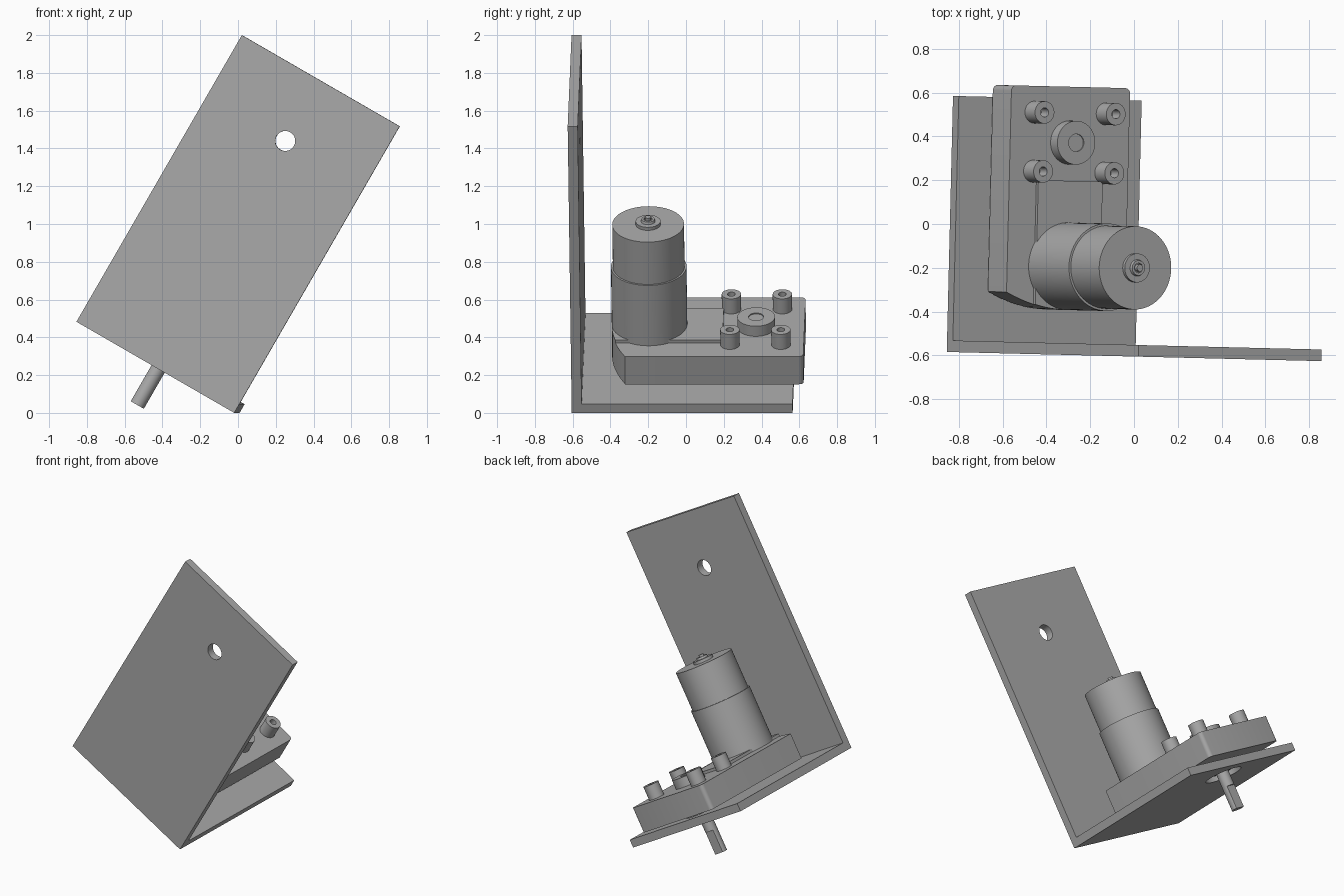
import bpy, bmesh
from math import sin, cos, pi, radians, acos
from mathutils import Matrix, Vector

cube = bpy.data.objects.get("Cube")
if cube:
    bpy.data.objects.remove(cube, do_unlink=True)

# Tilted frame of the whole assembly: origin at the bracket's lower corner
FRAME = (Matrix.Translation((-0.02, -0.605, 0))
         @ Matrix.Rotation(radians(-1.4), 4, 'Z')
         @ Matrix.Rotation(radians(30), 4, 'Y'))
WIDTH, HEIGHT, DEPTH, SHEET = 0.965, 1.752, 1.17, 0.053
MID = -0.486                     # centre line across the bracket
MOTOR_Y, SHAFT_Y = 0.405, 0.97
BOX_BOTTOM, BOX_TOP, SLAB_TOP = 0.075, 0.245, 0.263

metal = bpy.data.materials.new("grey metal")
metal.use_nodes = True
GREY = (0.4, 0.4, 0.4, 1)
metal.diffuse_color = GREY
metal.node_tree.nodes["Principled BSDF"].inputs["Base Color"].default_value = GREY


def finish(name, bm):
    bmesh.ops.recalc_face_normals(bm, faces=bm.faces)
    bm.transform(FRAME)
    mesh = bpy.data.meshes.new(name)
    bm.to_mesh(mesh)
    bm.free()
    mesh.materials.append(metal)
    obj = bpy.data.objects.new(name, mesh)
    bpy.context.collection.objects.link(obj)
    return obj


def prism(name, points, direction):
    """Extrude a closed outline along a direction."""
    bm = bmesh.new()
    face = bm.faces.new([bm.verts.new(p) for p in points])
    new = bmesh.ops.extrude_face_region(bm, geom=[face])["geom"]
    verts = [g for g in new if isinstance(g, bmesh.types.BMVert)]
    bmesh.ops.translate(bm, verts=verts, vec=Vector(direction))
    return finish(name, bm)


def lathe(name, profile, x, y, steps=48):
    """Revolve (radius, height) points, closed on the axis at both ends."""
    bm = bmesh.new()
    verts = [bm.verts.new((r, 0, z)) for r, z in profile]
    edges = [bm.edges.new(pair) for pair in zip(verts, verts[1:])]
    bmesh.ops.spin(bm, geom=verts + edges, axis=(0, 0, 1), cent=(0, 0, 0),
                   angle=2 * pi, steps=steps, use_duplicate=False)
    bmesh.ops.remove_doubles(bm, verts=bm.verts, dist=1e-5)
    bmesh.ops.translate(bm, verts=bm.verts, vec=(x, y, 0))
    return finish(name, bm)


def smooth(obj):
    bpy.ops.object.select_all(action='DESELECT')
    obj.select_set(True)
    bpy.context.view_layer.objects.active = obj
    bpy.ops.object.shade_smooth_by_angle(angle=radians(30))


def bowed_front(half):
    """Front edge of the gearbox, bulging forward, from left to right."""
    us = [half * (i / 8 - 1) for i in range(17)]
    return [(MID + u, 0.205 + 0.77 * u * u) for u in us]


# Angle bracket: L section swept across its width, then drilled
section = [(0, 0), (DEPTH, 0), (DEPTH, SHEET), (SHEET, SHEET),
           (SHEET, HEIGHT), (0, HEIGHT)]
bracket = prism("angle_bracket", [(-WIDTH, y, z) for y, z in section], (WIDTH, 0, 0))


def drill(points, direction):
    cutter = prism("hole_cutter", points, direction)
    cutter.hide_render = True
    mod = bracket.modifiers.new("hole", 'BOOLEAN')
    mod.operation, mod.solver, mod.object = 'DIFFERENCE', 'EXACT', cutter
    bpy.context.view_layer.objects.active = bracket
    bpy.ops.object.modifier_apply(modifier=mod.name)
    bpy.data.objects.remove(cutter, do_unlink=True)


circle = [(cos(2 * pi * i / 40), sin(2 * pi * i / 40)) for i in range(40)]
drill([(MID + 0.053 * c, -0.1, 1.382 + 0.053 * s) for c, s in circle], (0, 0.3, 0))
drill([(MID + 0.12 * c, SHAFT_Y + 0.12 * s, -0.1) for c, s in circle], (0, 0, 0.25))
smooth(bracket)

# Gearbox housing: bowed front, small rounded back corners
BACK, HALF, ROUND = 1.225, 0.313, 0.025
outline = bowed_front(HALF)
for side, start in ((1, 0), (-1, pi / 2)):
    for i in range(6):
        a = start + i * pi / 10
        outline.append((MID + side * (HALF - ROUND) + ROUND * cos(a),
                        BACK - ROUND + ROUND * sin(a)))
smooth(prism("gearbox_housing", [(x, y, BOX_BOTTOM) for x, y in outline],
             (0, 0, BOX_TOP - BOX_BOTTOM)))

# Raised motor seat on the housing
seat = bowed_front(0.17) + [(MID + 0.17, 0.795), (MID - 0.17, 0.795)]
smooth(prism("motor_seat", [(x, y, BOX_TOP) for x, y in seat],
             (0, 0, SLAB_TOP - BOX_TOP)))

# Motor with stepped can, bearing collar and hollow tip
smooth(lathe("motor", [(0, BOX_TOP), (0.2, BOX_TOP), (0.2, 0.614), (0.19, 0.614),
                       (0.19, 0.873), (0, 0.873)], MID, MOTOR_Y, 64))
smooth(lathe("motor_collar", [(0, 0.87), (0.066, 0.87), (0.066, 0.892),
                              (0.038, 0.892), (0.034, 0.905), (0.022, 0.905),
                              (0.022, 0.895), (0.016, 0.895), (0.016, 0.918),
                              (0, 0.918)], MID, MOTOR_Y))

# Four hollow mounting posts
for side, across in (("right", -0.188), ("left", 0.188)):
    for end, y in (("front", 0.835), ("back", 1.105)):
        smooth(lathe(f"{end}_{side}_post",
                     [(0, BOX_TOP), (0.051, BOX_TOP), (0.051, 0.337),
                      (0.021, 0.337), (0.021, 0.27), (0, 0.27)],
                     MID + across, y, 32))

# Bearing bosses above and below the housing
smooth(lathe("upper_bearing_boss", [(0, BOX_TOP), (0.1, BOX_TOP), (0.1, 0.307),
                                    (0.04, 0.307), (0.04, 0.301), (0, 0.301)],
             MID, SHAFT_Y))
smooth(lathe("lower_bearing_boss", [(0, 0.03), (0.1, 0.03), (0.1, BOX_BOTTOM),
                                    (0, BOX_BOTTOM)], MID, SHAFT_Y))

# Output shaft: round neck, then a length with one flat at the back
R, FLAT, NECK, TIP = 0.04, 0.022, -0.08, -0.232
smooth(lathe("shaft_neck", [(0, NECK), (R, NECK), (R, 0.03), (0, 0.03)], MID, SHAFT_Y))
half = acos(FLAT / R)
arc = [pi / 2 + half + i * (2 * pi - 2 * half) / 32 for i in range(33)]
smooth(prism("shaft_flatted_end",
             [(MID + R * cos(a), SHAFT_Y + R * sin(a), TIP) for a in arc],
             (0, 0, NECK - TIP)))
